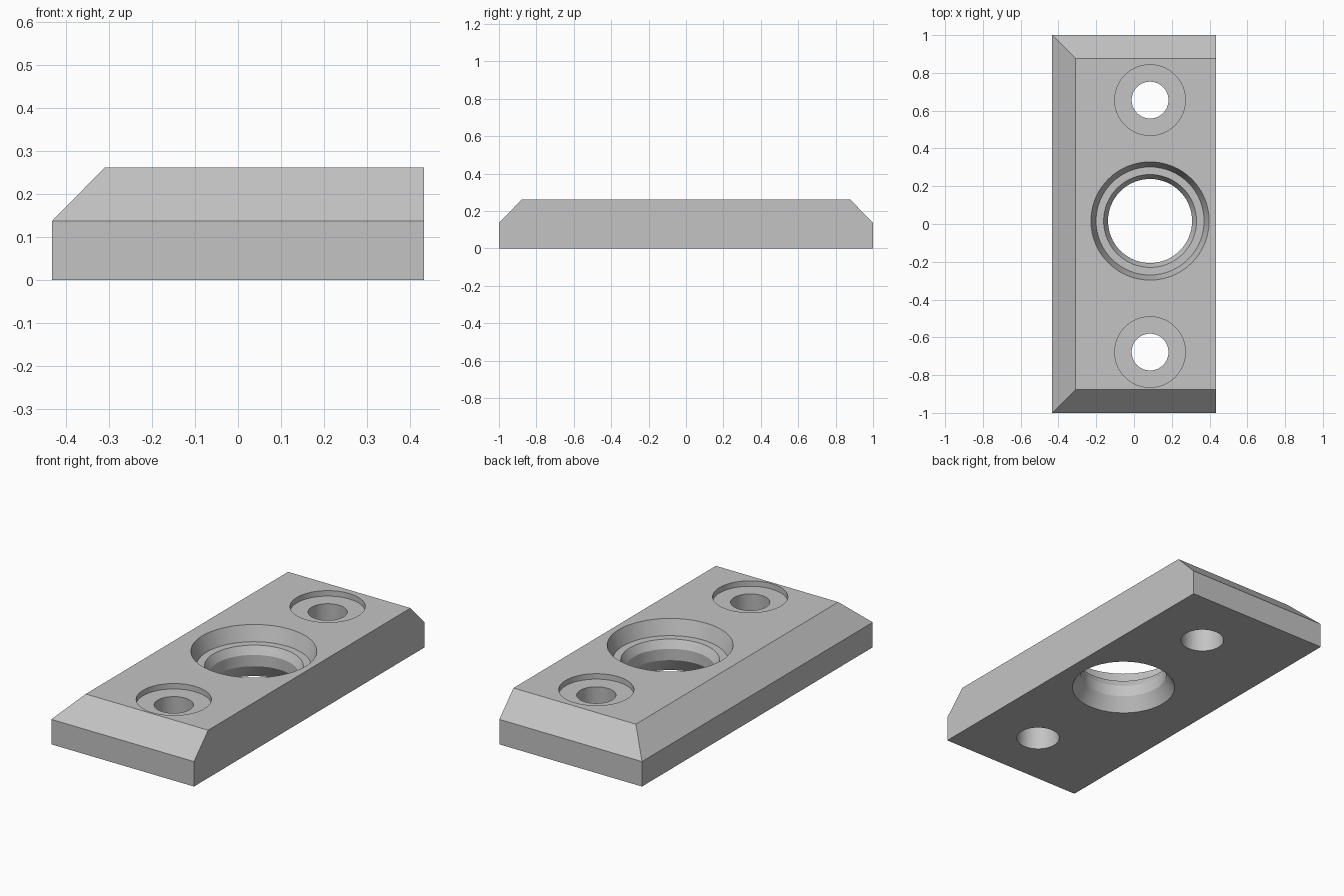
import bpy, bmesh, math

cube = bpy.data.objects.get("Cube")
if cube:
    bpy.data.objects.remove(cube, do_unlink=True)

HALF_X, HALF_Y, HEIGHT = 0.433, 1.0, 0.262
SHOULDER, INSET = 0.137, 0.123
HOLE_X = 0.085

grey = bpy.data.materials.new("plain grey")
grey.use_nodes = True
colour = (0.55, 0.55, 0.55, 1)
grey.diffuse_color = colour
grey.node_tree.nodes["Principled BSDF"].inputs["Base Color"].default_value = colour


def make_object(name, bm):
    bmesh.ops.recalc_face_normals(bm, faces=bm.faces)
    mesh = bpy.data.meshes.new(name)
    bm.to_mesh(mesh)
    bm.free()
    mesh.materials.append(grey)
    obj = bpy.data.objects.new(name, mesh)
    bpy.context.collection.objects.link(obj)
    return obj


def revolved_cutter(name, y, profile, sides=64):
    """Solid of revolution from (radius, z) pairs, capped at both ends."""
    bm = bmesh.new()
    rings = []
    for r, z in profile:
        rings.append([bm.verts.new((HOLE_X + r * math.cos(math.tau * i / sides),
                                    y + r * math.sin(math.tau * i / sides), z))
                      for i in range(sides)])
    for low, high in zip(rings, rings[1:]):
        for i in range(sides):
            j = (i + 1) % sides
            bm.faces.new((low[i], low[j], high[j], high[i]))
    bm.faces.new(rings[0])
    bm.faces.new(rings[-1])
    obj = make_object(name, bm)
    obj.hide_render = True
    return obj


# Plate with sloped left-hand, front and back top edges
bm = bmesh.new()
loops = []
for z, inset in ((0, 0), (SHOULDER, 0), (HEIGHT, INSET)):
    x0, y1 = -HALF_X + inset, HALF_Y - inset
    corners = ((x0, -y1), (HALF_X, -y1), (HALF_X, y1), (x0, y1))
    loops.append([bm.verts.new((x, y, z)) for x, y in corners])
for low, high in zip(loops, loops[1:]):
    for i in range(4):
        j = (i + 1) % 4
        bm.faces.new((low[i], low[j], high[j], high[i]))
bm.faces.new(loops[0])
bm.faces.new(loops[-1])
bmesh.ops.dissolve_limit(bm, angle_limit=0.01, verts=bm.verts, edges=bm.edges)
plate = make_object("mounting_plate", bm)

# Stepped central bore, flared at both ends
cutters = [revolved_cutter("bore_cutter", 0.016, [
    (0.297, -0.05), (0.2225, 0.075), (0.2225, 0.137),
    (0.246, 0.18), (0.286, 0.18), (0.346, 0.362)])]

# Counterbored screw holes, slightly wider at the underside
for name, y in (("back_hole_cutter", 0.656), ("front_hole_cutter", -0.678)):
    cutters.append(revolved_cutter(name, y, [
        (0.117, -0.1), (0.0975, 0.232), (0.187, 0.232), (0.187, 0.362)]))

bpy.ops.object.select_all(action="DESELECT")
plate.select_set(True)
bpy.context.view_layer.objects.active = plate
for cutter in cutters:
    mod = plate.modifiers.new(cutter.name, "BOOLEAN")
    mod.operation = "DIFFERENCE"
    mod.solver = "EXACT"
    mod.object = cutter
    bpy.ops.object.modifier_apply(modifier=mod.name)
    bpy.data.objects.remove(cutter, do_unlink=True)

bpy.ops.object.shade_smooth_by_angle(angle=math.radians(20))
